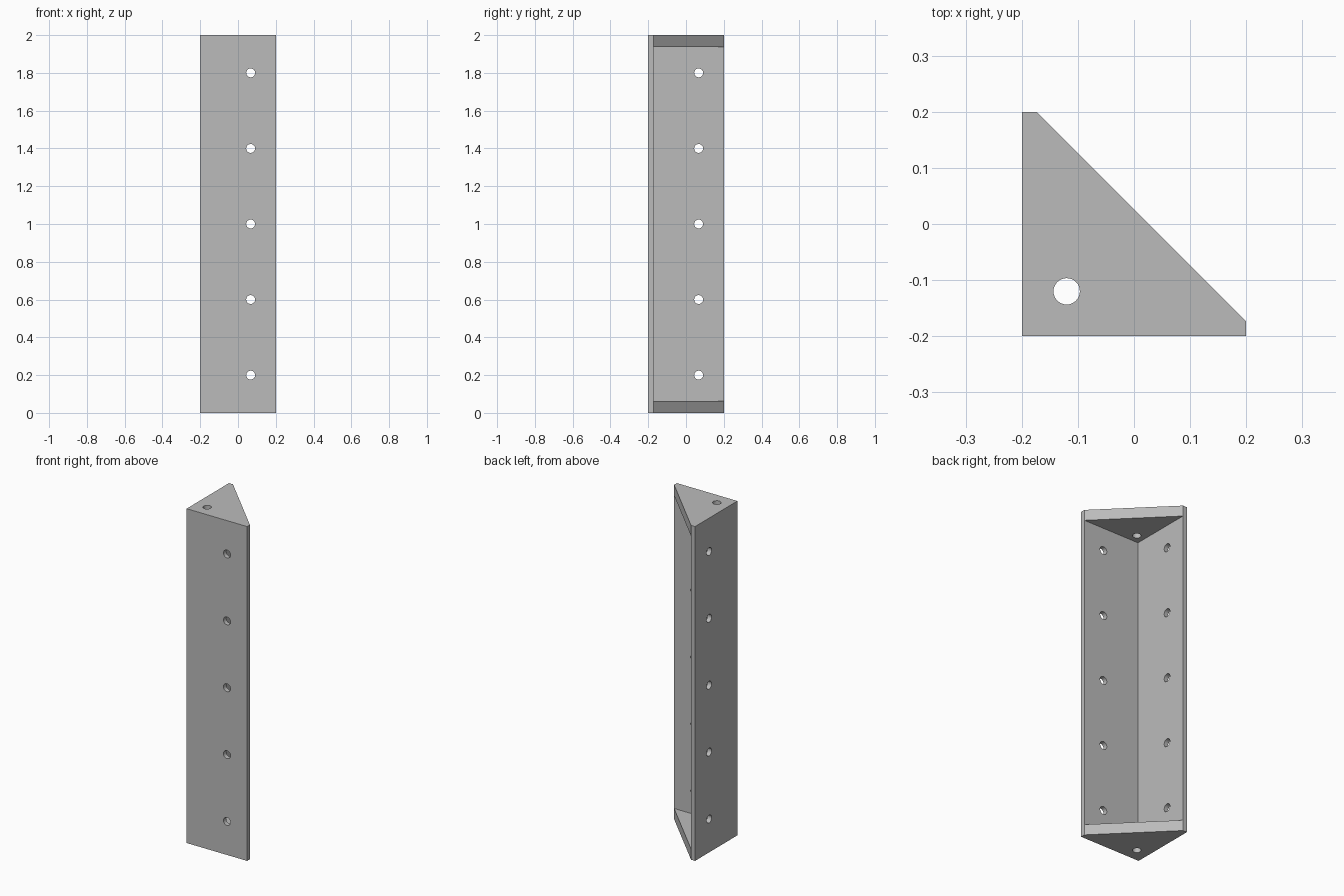
import bpy
import bmesh
import math
from mathutils import Matrix, Vector

old = bpy.data.objects.get("Cube")
if old:
    bpy.data.objects.remove(old, do_unlink=True)

HALF, HEIGHT = 0.2, 2.0
WALL, CAP = 0.0267, 0.064
INNER = -HALF + WALL

grey = bpy.data.materials.new("plain grey")
grey.use_nodes = True
grey.diffuse_color = (0.5, 0.5, 0.5, 1)
grey.node_tree.nodes["Principled BSDF"].inputs["Base Color"].default_value = (0.5, 0.5, 0.5, 1)


def make_object(name, bm):
    bmesh.ops.recalc_face_normals(bm, faces=bm.faces)
    mesh = bpy.data.meshes.new(name)
    bm.to_mesh(mesh)
    bm.free()
    mesh.materials.append(grey)
    obj = bpy.data.objects.new(name, mesh)
    bpy.context.collection.objects.link(obj)
    return obj


def prism(name, outline, bottom, top):
    bm = bmesh.new()
    face = bm.faces.new([bm.verts.new((x, y, bottom)) for x, y in outline])
    result = bmesh.ops.extrude_face_region(bm, geom=[face])
    verts = [v for v in result["geom"] if isinstance(v, bmesh.types.BMVert)]
    bmesh.ops.translate(bm, verts=verts, vec=(0, 0, top - bottom))
    return make_object(name, bm)


def drill(bm, center, direction, radius, depth):
    turn = Vector((0, 0, 1)).rotation_difference(Vector(direction)).to_matrix().to_4x4()
    bmesh.ops.create_cone(bm, cap_ends=True, segments=32, radius1=radius, radius2=radius,
                          depth=depth, matrix=Matrix.Translation(center) @ turn)


def cut(target, cutter):
    cutter.hide_render = True
    mod = target.modifiers.new("cut", "BOOLEAN")
    mod.operation, mod.solver, mod.object = "DIFFERENCE", "EXACT", cutter
    bpy.context.view_layer.objects.active = target
    bpy.ops.object.modifier_apply(modifier=mod.name)
    bpy.data.objects.remove(cutter, do_unlink=True)


# Solid corner block with blunt tips
bracket = prism("corner_bracket",
                [(-HALF, -HALF), (HALF, -HALF), (HALF, INNER), (INNER, HALF), (-HALF, HALF)],
                0, HEIGHT)

# Hollow between the two walls and the two end caps
pocket = prism("pocket_cutter", [(INNER, INNER), (0.5, INNER), (0.5, 0.5), (INNER, 0.5)],
               CAP, HEIGHT - CAP)
cut(bracket, pocket)

# Screw holes through both walls, and one through each cap
bm = bmesh.new()
mid = -HALF + WALL / 2
for i in range(5):
    z = 0.2 + 0.4 * i
    drill(bm, (0.067, mid, z), (0, 1, 0), 0.0235, 0.06)
    drill(bm, (mid, 0.067, z), (1, 0, 0), 0.0235, 0.06)
for z in (CAP / 2, HEIGHT - CAP / 2):
    drill(bm, (-0.12, -0.12, z), (0, 0, 1), 0.0235, 0.1)
cut(bracket, make_object("hole_cutters", bm))

# Smooth hole walls, sharp edges
bpy.ops.object.select_all(action="DESELECT")
bracket.select_set(True)
bpy.context.view_layer.objects.active = bracket
bpy.ops.object.shade_smooth_by_angle(angle=math.radians(30))
